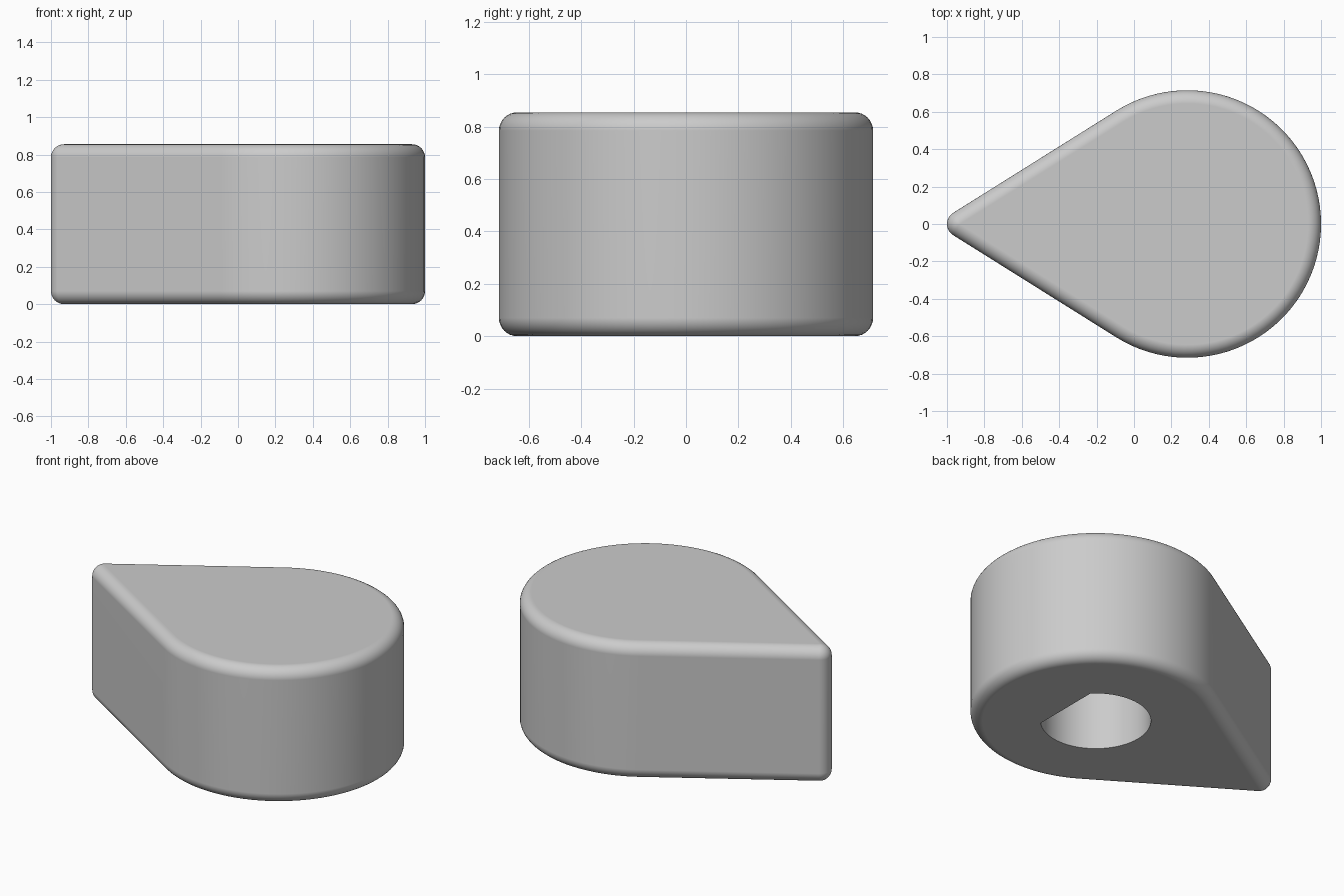
import bpy
import bmesh
from math import acos, asin, cos, sin, pi

if "Cube" in bpy.data.objects:
    bpy.data.objects.remove(bpy.data.objects["Cube"])

HEIGHT, FILLET = 0.855, 0.07
HUB_X, HUB_R = 0.285, 0.715
TIP_X, TIP_R = -0.93, 0.07
BORE_R, BORE_FLAT, BORE_DEPTH = 0.315, 0.225, 0.6


def material(name, rgb):
    mat = bpy.data.materials.new(name)
    mat.use_nodes = True
    mat.diffuse_color = (*rgb, 1)
    mat.node_tree.nodes["Principled BSDF"].inputs["Base Color"].default_value = (*rgb, 1)
    return mat


def arc(cx, radius, start, end, steps):
    """Points on an arc centred on the x axis."""
    angles = [start + (end - start) * i / steps for i in range(steps + 1)]
    return [(cx + radius * cos(a), radius * sin(a)) for a in angles]


def teardrop(inset):
    """Large hub arc and small tip arc joined by their tangents."""
    a = pi / 2 + asin((HUB_R - TIP_R) / (HUB_X - TIP_X))
    a = pi - (a - pi / 2) if a < pi / 2 else pi / 2 + (a - pi / 2)
    touch = acos(-(HUB_R - TIP_R) / (HUB_X - TIP_X))
    return (arc(HUB_X, HUB_R - inset, -touch, touch, 64)
            + arc(TIP_X, TIP_R - inset, touch, 2 * pi - touch, 10))


def loft(name, layers, mat):
    """Skin a stack of matching outlines and cap both ends."""
    bm = bmesh.new()
    rings = [[bm.verts.new((x, y, z)) for x, y in outline] for outline, z in layers]
    for low, high in zip(rings, rings[1:]):
        for i in range(len(low)):
            j = (i + 1) % len(low)
            bm.faces.new((low[i], low[j], high[j], high[i]))
    bm.faces.new(rings[0][::-1])
    bm.faces.new(rings[-1])
    bmesh.ops.remove_doubles(bm, verts=bm.verts, dist=1e-4)
    bmesh.ops.recalc_face_normals(bm, faces=bm.faces)
    mesh = bpy.data.meshes.new(name)
    bm.to_mesh(mesh)
    bm.free()
    mesh.materials.append(mat)
    obj = bpy.data.objects.new(name, mesh)
    bpy.context.collection.objects.link(obj)
    return obj


grey = material("plain grey", (0.6, 0.6, 0.6))

# Knob body with rounded top and bottom rims
STEPS = 8
rim = [(FILLET * (1 - sin(t)), FILLET * (1 - cos(t)))
       for t in (pi / 2 * i / STEPS for i in range(STEPS + 1))]
lower = [(teardrop(inset), z) for inset, z in
         [(FILLET - d, FILLET - h) for d, h in
          ((FILLET * sin(t), FILLET * cos(t)) for t in (pi / 2 * i / STEPS for i in range(STEPS + 1)))]]
upper = [(outline, HEIGHT - z) for outline, z in reversed(lower)]
knob = loft("knob_body", lower + upper, grey)

# D-shaped shaft bore in the underside
half = acos(BORE_FLAT / BORE_R)
bore = arc(HUB_X, BORE_R, half, 2 * pi - half, 48)
cutter = loft("bore_cutter", [(bore, -0.1), (bore, BORE_DEPTH)], grey)
cutter.hide_render = True

bpy.context.view_layer.objects.active = knob
knob.select_set(True)
cut = knob.modifiers.new("shaft_bore", "BOOLEAN")
cut.operation = "DIFFERENCE"
cut.solver = "EXACT"
cut.object = cutter
bpy.ops.object.modifier_apply(modifier=cut.name)
bpy.data.objects.remove(cutter)

# Smooth walls with crisp bore edges
bpy.ops.object.select_all(action="DESELECT")
knob.select_set(True)
bpy.ops.object.shade_smooth_by_angle(angle=pi / 6)
normals = knob.modifiers.new("flat_caps", "WEIGHTED_NORMAL")
normals.keep_sharp = True
